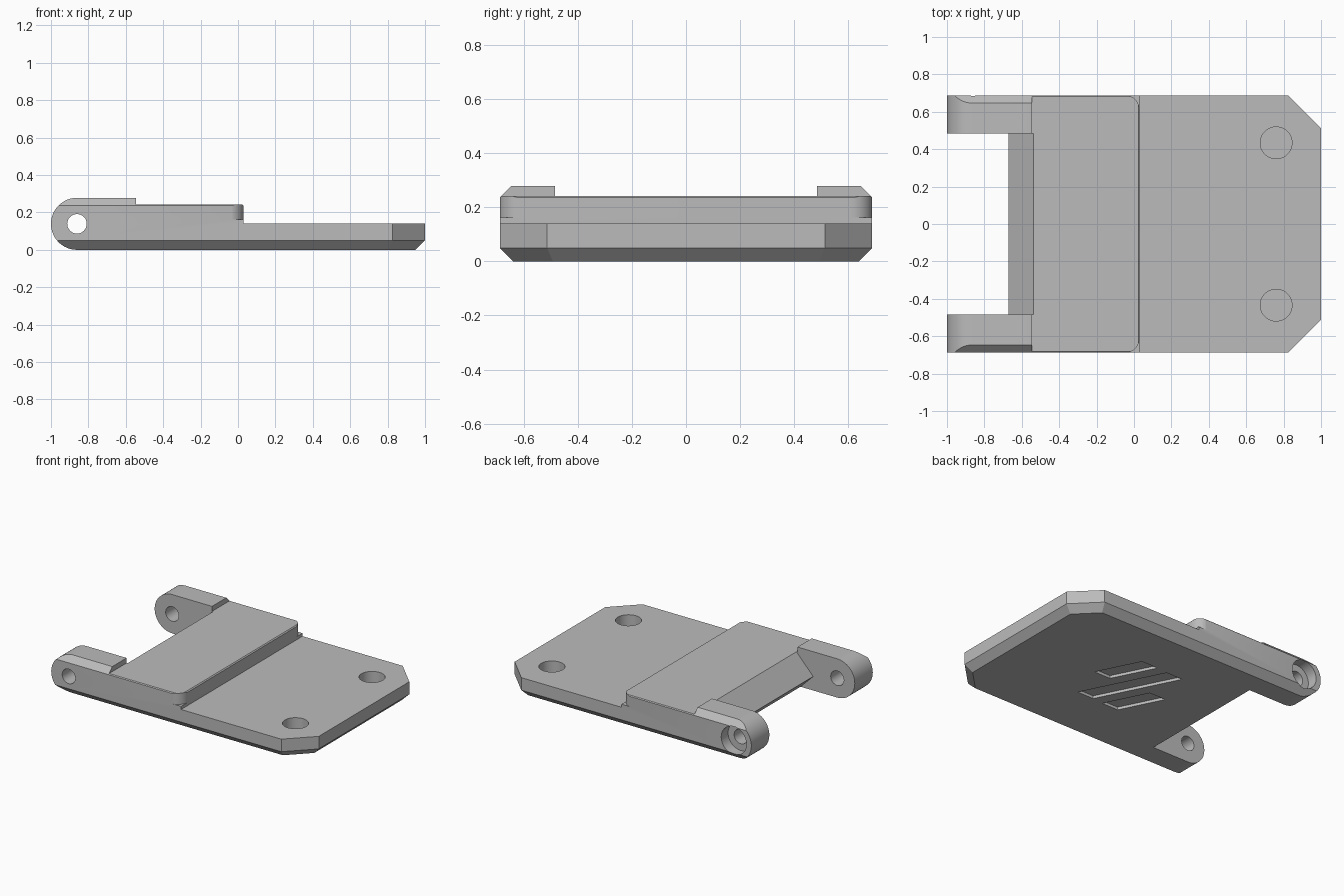
import bpy
import bmesh
from math import cos, sin, pi, radians
from mathutils import Vector

cube = bpy.data.objects.get("Cube")
if cube:
    bpy.data.objects.remove(cube, do_unlink=True)

grey = bpy.data.materials.new("plain grey")
grey.use_nodes = True
colour = (0.5, 0.5, 0.5, 1)
grey.diffuse_color = colour
grey.node_tree.nodes["Principled BSDF"].inputs["Base Color"].default_value = colour


def add_object(name, bm):
    bmesh.ops.recalc_face_normals(bm, faces=bm.faces)
    mesh = bpy.data.meshes.new(name)
    bm.to_mesh(mesh)
    bm.free()
    mesh.materials.append(grey)
    obj = bpy.data.objects.new(name, mesh)
    bpy.context.collection.objects.link(obj)
    return obj


def prism(name, points, axis, low, high):
    """Extrude a flat outline along y (points are x, z) or z (points are x, y)."""
    bm = bmesh.new()
    if axis == "y":
        verts = [bm.verts.new((a, low, b)) for a, b in points]
        step = Vector((0, high - low, 0))
    else:
        verts = [bm.verts.new((a, b, low)) for a, b in points]
        step = Vector((0, 0, high - low))
    face = bm.faces.new(verts)
    new = bmesh.ops.extrude_face_region(bm, geom=[face])["geom"]
    bmesh.ops.translate(bm, vec=step, verts=[v for v in new if isinstance(v, bmesh.types.BMVert)])
    return add_object(name, bm)


def arc(cx, cy, radius, start, end, steps):
    angles = [radians(start + (end - start) * i / steps) for i in range(steps + 1)]
    return [(cx + radius * cos(a), cy + radius * sin(a)) for a in angles]


def circle(cx, cy, radius, steps=48):
    return arc(cx, cy, radius, 0, 360, steps)[:-1]


def combine(target, tool, operation="DIFFERENCE"):
    tool.hide_render = True
    mod = target.modifiers.new("cut", "BOOLEAN")
    mod.operation = operation
    mod.solver = "EXACT"
    mod.object = tool
    bpy.context.view_layer.objects.active = target
    bpy.ops.object.modifier_apply(modifier=mod.name)
    bpy.data.objects.remove(tool, do_unlink=True)


# Side profile: rounded arm ends, raised pad, thin plate
R = 0.139
PIN_X = -1 + R
profile = arc(PIN_X, R, R, 270, 90, 32)
profile += [(-0.545, 2 * R), (-0.545, 0.242), (0.023, 0.242), (0.03, 0.235),
            (0.03, 0.14), (1.1, 0.14), (1.1, 0)]
body = prism("hinge_plate", profile, "y", -0.75, 0.75)

# Envelope: clipped corners with bevelled lower and upper rims
hull = bmesh.new()
for z, inset in ((-0.02, 0.07), (0.05, 0), (0.236, 0), (0.3, 0.064)):
    slip = inset * 0.414
    for side in (-1, 1):
        for x, y in ((-1.2, 0.688 - inset), (0.825 - slip, 0.688 - inset),
                     (1 - inset, 0.513 - slip)):
            hull.verts.new((x, y * side, z))
bmesh.ops.convex_hull(hull, input=hull.verts)
bmesh.ops.dissolve_limit(hull, angle_limit=0.01, verts=hull.verts, edges=hull.edges)
combine(body, add_object("envelope", hull), "INTERSECT")

# Gap between the arms with a pointed edge
gap = [(-1.2, -0.1), (-0.47, -0.1), (-0.67, 0.1), (-0.53, 0.25), (-0.53, 0.5), (-1.2, 0.5)]
combine(body, prism("arm_gap", gap, "y", -0.484, 0.484))

# Pin hole through both arms, wide recess on the back arm
combine(body, prism("pin_hole", circle(PIN_X, R, 0.052), "y", -0.9, 0.9))
combine(body, prism("pin_recess", circle(PIN_X, R, 0.1), "y", 0.61, 0.9))

# Rounded corners of the raised pad, and round pockets in the thin plate
for side in (-1, 1):
    corner = arc(-0.05, 0.61, 0.08, 0, 90, 10) + [(-0.05, 0.75), (0.1, 0.75), (0.1, 0.61)]
    corner = [(x, y * side) for x, y in corner]
    combine(body, prism("pad_corner", corner, "z", 0.162, 0.4))
    combine(body, prism("pocket", circle(0.76, 0.434 * side, 0.085), "z", 0.035, 0.3))

# Three slanted grooves underneath
for shift, half in ((-1, 0.15), (0, 0.28), (1, 0.15)):
    cx, cy = 0.06 + 0.15 * shift, 0.03 + 0.14 * shift
    groove = [(cx + w - 0.5 * h, cy + h)
              for w, h in ((-0.065, -half), (0.065, -half), (0.065, half), (-0.065, half))]
    combine(body, prism("groove", groove, "z", -0.1, 0.02))

# Smooth the round walls, keep the edges crisp
bpy.ops.object.select_all(action="DESELECT")
body.select_set(True)
bpy.context.view_layer.objects.active = body
bpy.ops.object.shade_smooth_by_angle(angle=radians(20))
